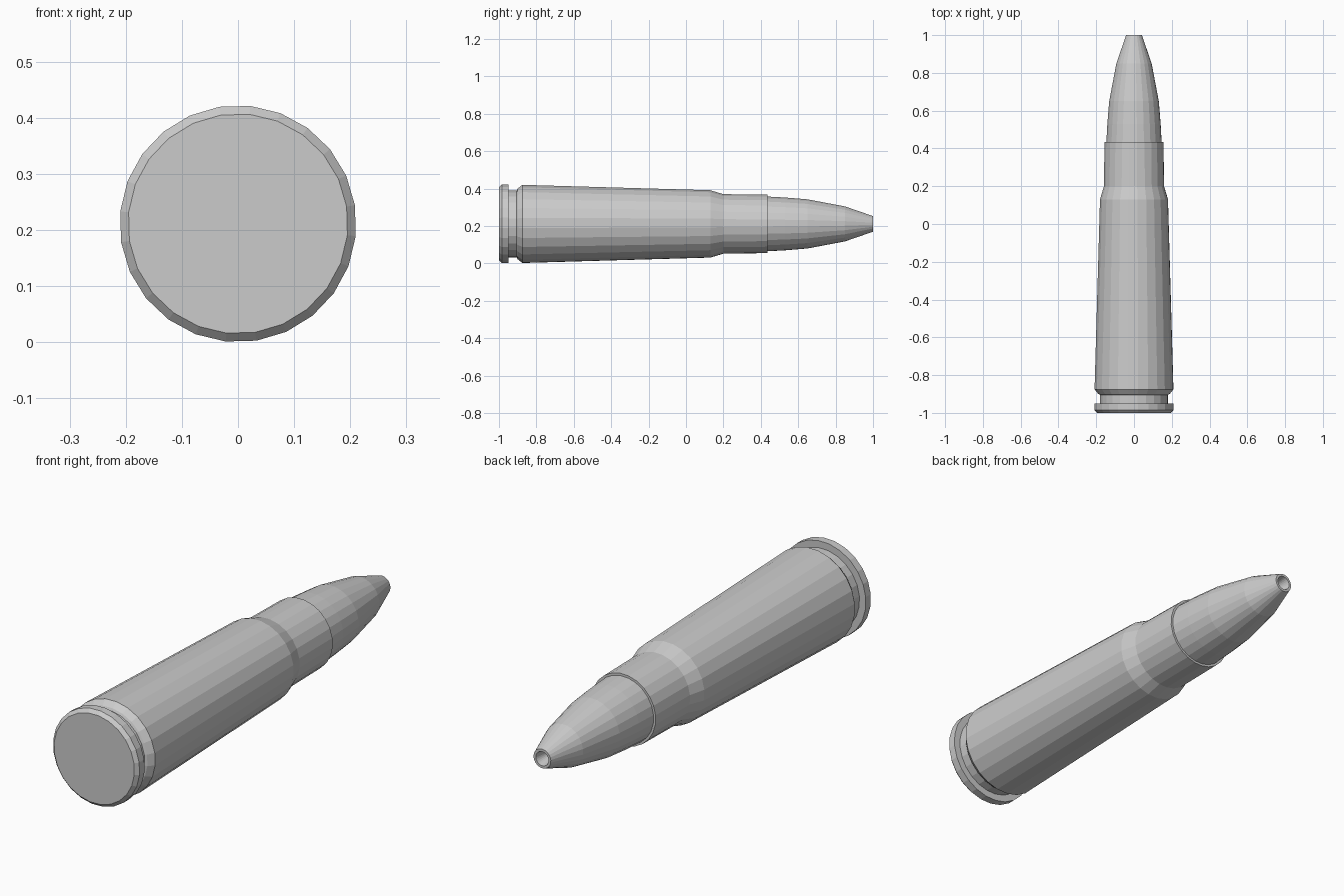
import bpy, bmesh, math

SIDES = 24
AXIS_Z = 0.211
TWIST = math.radians(1.5)

cube = bpy.data.objects.get("Cube")
if cube:
    bpy.data.objects.remove(cube, do_unlink=True)

metal = bpy.data.materials.new("grey metal")
metal.use_nodes = True
grey = (0.6, 0.6, 0.6, 1.0)
metal.diffuse_color = grey
metal.node_tree.nodes["Principled BSDF"].inputs["Base Color"].default_value = grey


def lathe(name, profile):
    """Spin (y, radius) points around the long axis; radius 0 closes an end."""
    bm = bmesh.new()
    rings = []
    for y, r in profile:
        if r == 0:
            rings.append([bm.verts.new((0, y, AXIS_Z))] * SIDES)
            continue
        ring = []
        for i in range(SIDES):
            a = math.tau * (i + 0.5) / SIDES + TWIST
            ring.append(bm.verts.new((r * math.cos(a), y, AXIS_Z + r * math.sin(a))))
        rings.append(ring)
    for a, b in zip(rings, rings[1:]):
        for i in range(SIDES):
            j = (i + 1) % SIDES
            corners = list(dict.fromkeys((a[i], a[j], b[j], b[i])))
            bm.faces.new(corners)
    bmesh.ops.recalc_face_normals(bm, faces=bm.faces)
    mesh = bpy.data.meshes.new(name)
    bm.to_mesh(mesh)
    bm.free()
    mesh.materials.append(metal)
    obj = bpy.data.objects.new(name, mesh)
    bpy.context.collection.objects.link(obj)
    return obj


# Case: rim, extractor groove, tapered body, shoulder, neck and mouth
lathe("case", [
    (-1.0, 0), (-1.0, 0.196), (-0.985, 0.211), (-0.95, 0.211),
    (-0.95, 0.18), (-0.905, 0.18), (-0.9, 0.19), (-0.875, 0.21),
    (0.13, 0.181), (0.2, 0.16), (0.435, 0.157),
    (0.435, 0.147), (0.3, 0.147), (0.3, 0),
])

# Bullet: curved nose with a small hollow tip
lathe("bullet", [
    (0.3, 0), (0.3, 0.147), (0.435, 0.147), (0.53, 0.142), (0.65, 0.132),
    (0.85, 0.094), (1.0, 0.042), (1.0, 0.031), (0.93, 0.018), (0.93, 0),
])
